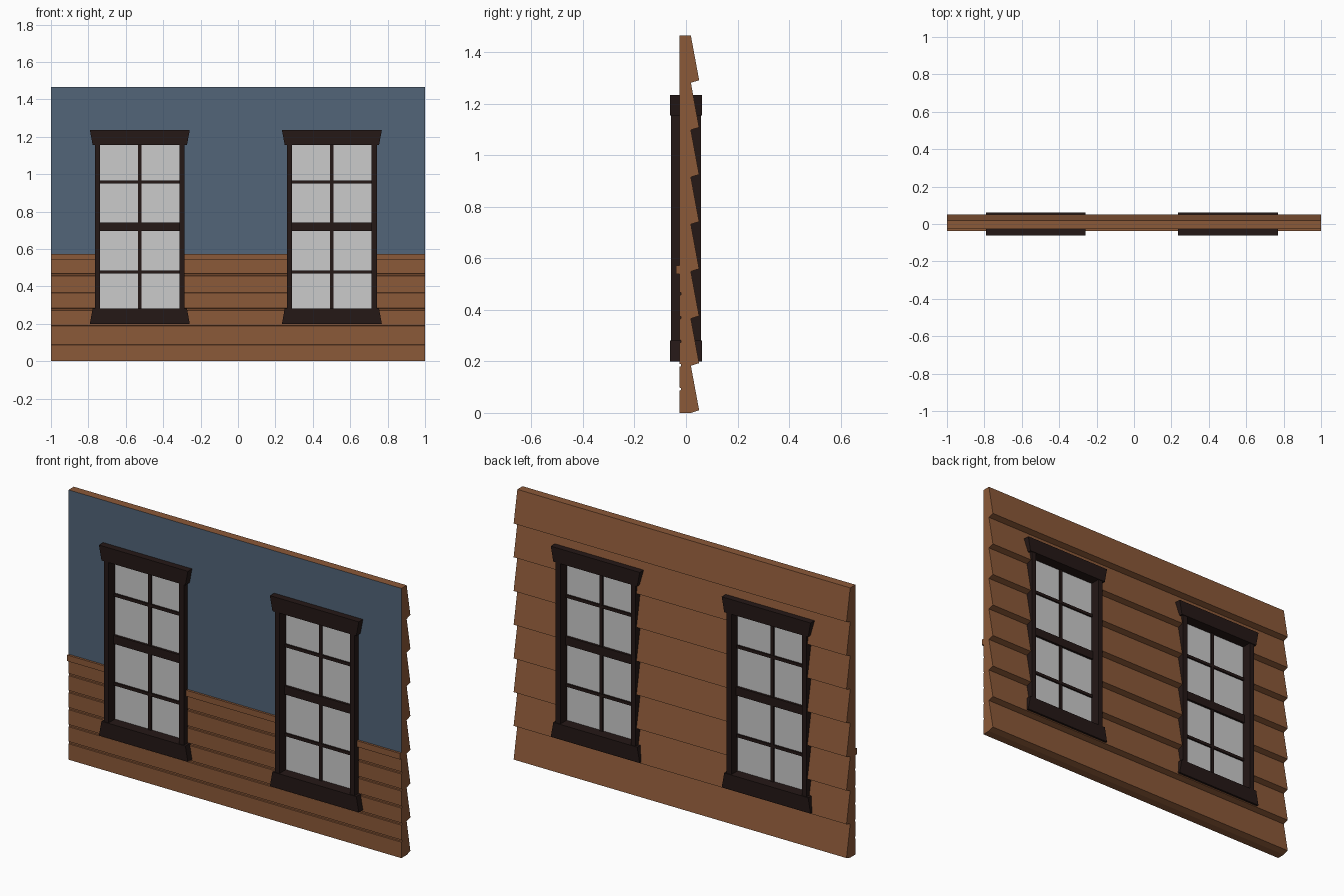
import bpy, bmesh

if "Cube" in bpy.data.objects:
    bpy.data.objects.remove(bpy.data.objects["Cube"])

def material(name, rgb):
    m = bpy.data.materials.new(name)
    m.diffuse_color = (*rgb, 1)
    m.use_nodes = True
    m.node_tree.nodes["Principled BSDF"].inputs["Base Color"].default_value = m.diffuse_color
    return m

WOOD = material("brown_wood", (0.26, 0.10, 0.04))
PAINT = material("blue_paint", (0.085, 0.13, 0.19))
DARK = material("dark_trim", (0.018, 0.009, 0.008))

def prism(name, pts, vec, mat=None):
    """Closed 3D outline extruded along vec."""
    bm = bmesh.new()
    face = bm.faces.new([bm.verts.new(p) for p in pts])
    ext = bmesh.ops.extrude_face_region(bm, geom=[face], use_keep_orig=True)
    verts = [g for g in ext["geom"] if isinstance(g, bmesh.types.BMVert)]
    bmesh.ops.translate(bm, verts=verts, vec=vec)
    bmesh.ops.recalc_face_normals(bm, faces=bm.faces)
    me = bpy.data.meshes.new(name)
    bm.to_mesh(me)
    bm.free()
    ob = bpy.data.objects.new(name, me)
    bpy.context.collection.objects.link(ob)
    if mat:
        me.materials.append(mat)
    return ob

def front_prism(name, xz, y, mat=None):
    return prism(name, [(x, -y, z) for x, z in xz], (0, 2 * y, 0), mat)

def box(name, x0, x1, z0, z1, y, mat=None):
    return front_prism(name, [(x0, z0), (x1, z0), (x1, z1), (x0, z1)], y, mat)

# Wall cross-section (y, z): lap siding outside, then wainscot inside
TOP, FACE = 1.465, -0.026
pitch = TOP / 8
profile = []
for i in range(8):
    z = i * pitch
    profile += [(0.019, z), (0.051, z + 0.010)]
profile += [(0.019, TOP), (FACE, TOP)]
# chair rail
profile += [(FACE, 0.573), (-0.038, 0.573), (-0.038, 0.540), (FACE, 0.540)]
# grooves between the wainscot boards
for i in range(5, 0, -1):
    z = i * 0.0925
    profile += [(FACE, z + 0.006), (FACE + 0.006, z + 0.004),
                (FACE + 0.006, z - 0.004), (FACE, z - 0.006)]
profile.append((FACE, 0))
wall = prism("wall", [(-1, y, z) for y, z in profile], (2, 0, 0), WOOD)
wall.data.materials.append(PAINT)
for p in wall.data.polygons:
    if p.normal.y < -0.9 and p.center.z > 0.6:
        p.material_index = 1

# Sash windows
def window(side, cx):
    n = lambda part: f"{side}_window_{part}"
    hole = box(n("cutter"), cx - 0.238, cx + 0.238, 0.215, 1.22, 0.2)
    hole.hide_render = True
    hole.hide_viewport = True
    cut = wall.modifiers.new("opening", "BOOLEAN")
    cut.operation = "DIFFERENCE"
    cut.solver = "EXACT"
    cut.object = hole
    # flared head and sill
    for part, za, zb in (("head", 1.155, 1.235), ("sill", 0.282, 0.200)):
        front_prism(n(part), [(cx - 0.252, za), (cx + 0.252, za),
                              (cx + 0.267, zb), (cx - 0.267, zb)], 0.062, DARK)
    # jambs
    for s, part in ((-1, "left_jamb"), (1, "right_jamb")):
        a, b = sorted((cx + s * 0.212, cx + s * 0.24))
        box(n(part), a, b, 0.28, 1.157, 0.058, DARK)
    # glass and glazing bars
    box(n("glass"), cx - 0.214, cx + 0.214, 0.28, 1.157, 0.003)
    box(n("upright_bar"), cx - 0.009, cx + 0.009, 0.28, 1.157, 0.011, DARK)
    for part, z, h in (("lower_bar", 0.476, 0.008), ("meeting_rail", 0.719, 0.023),
                       ("upper_bar", 0.959, 0.008)):
        box(n(part), cx - 0.214, cx + 0.214, z - h, z + h,
            0.016 if part == "meeting_rail" else 0.012, DARK)

window("left", -0.525)
window("right", 0.502)
